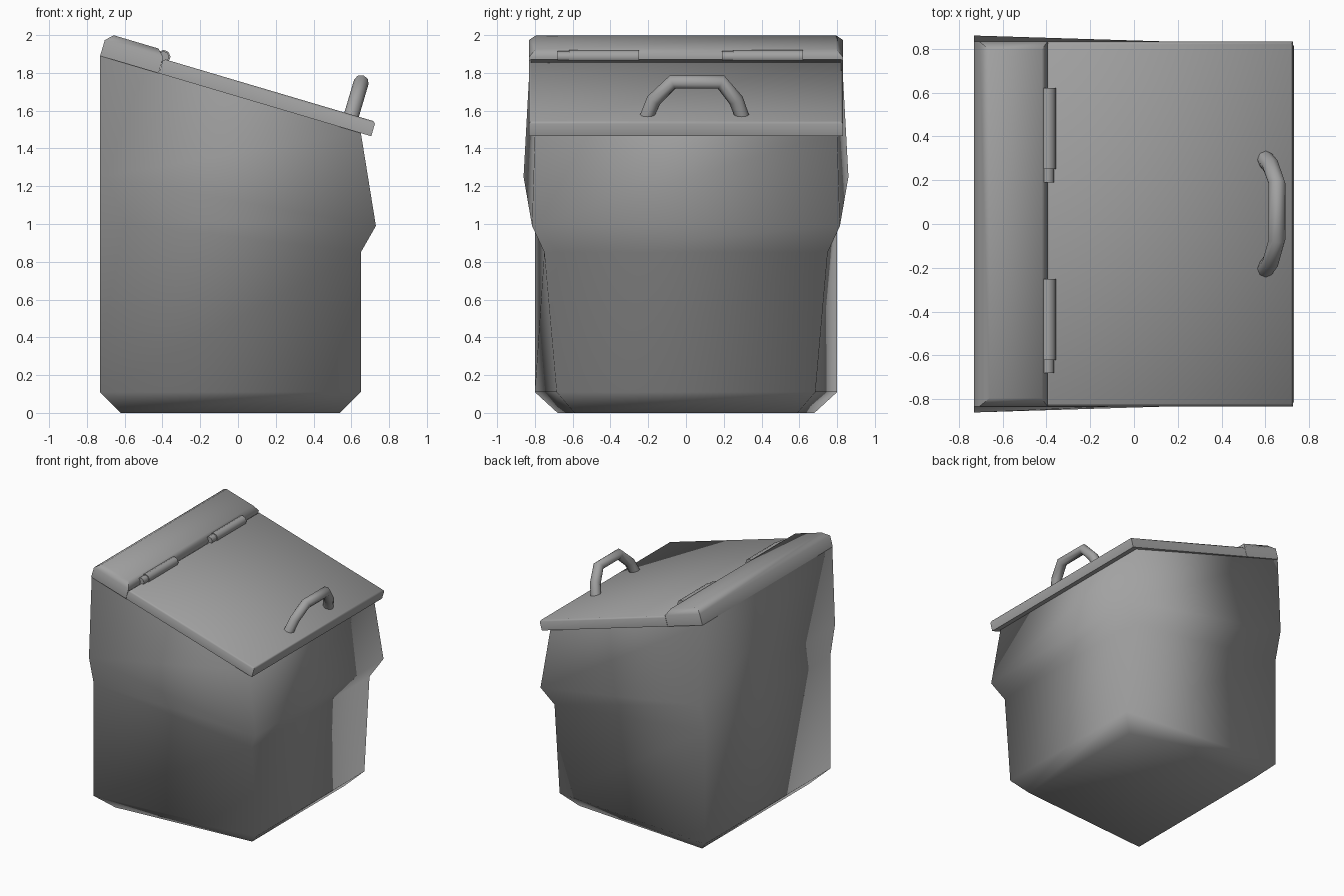
import bpy, bmesh, math
from mathutils import Matrix, Vector

cube = bpy.data.objects.get("Cube")
if cube:
    bpy.data.objects.remove(cube, do_unlink=True)

grey = bpy.data.materials.new("plain grey")
grey.use_nodes = True
GREY = (0.36, 0.36, 0.36, 1)
grey.diffuse_color = GREY
grey.node_tree.nodes["Principled BSDF"].inputs["Base Color"].default_value = GREY

# Tilted frame of the lid: local x runs down the slope, local z leaves the lid
SLOPE = math.radians(16.5)
TILT = Matrix.Translation((-0.73, 0, 1.89)) @ Matrix.Rotation(SLOPE, 4, 'Y')


def add_object(name, bm, matrix=Matrix()):
    bmesh.ops.recalc_face_normals(bm, faces=bm.faces)
    mesh = bpy.data.meshes.new(name)
    bm.to_mesh(mesh)
    bm.free()
    obj = bpy.data.objects.new(name, mesh)
    obj.matrix_world = matrix
    bpy.context.collection.objects.link(obj)
    mesh.materials.append(grey)
    return obj


def smooth(obj, degrees):
    bpy.ops.object.select_all(action='DESELECT')
    obj.select_set(True)
    bpy.context.view_layer.objects.active = obj
    bpy.ops.object.shade_smooth_by_angle(angle=math.radians(degrees))


def slab(name, u0, u1, height, half_width, bevel):
    """Box on the tilted plane with chamfered top edges."""
    bm = bmesh.new()
    bmesh.ops.create_cube(bm, size=1)
    for v in bm.verts:
        v.co = (u0 + (v.co.x + 0.5) * (u1 - u0), v.co.y * 2 * half_width,
                (v.co.z + 0.5) * height)
    rim = [e for e in bm.edges if all(v.co.z > height / 2 for v in e.verts)]
    bmesh.ops.bevel(bm, geom=rim, offset=bevel, segments=1, affect='EDGES')
    obj = add_object(name, bm, TILT)
    smooth(obj, 50)
    return obj


# Body: tapered rings, each (back x, back half width, back z,
#                            front x, front half width, front z)
rings = [
    (-0.62, 0.68, 0.00, 0.54, 0.59, 0.00),
    (-0.73, 0.80, 0.11, 0.65, 0.685, 0.11),
    (-0.73, 0.80, 1.02, 0.65, 0.75, 0.85),
    (-0.73, 0.86, 1.25, 0.73, 0.815, 0.99),
    (-0.73, 0.825, 1.89, 0.65, 0.80, 1.485),
]
bm = bmesh.new()
loops = []
for bx, by, bz, fx, fy, fz in rings:
    corners = [(bx, -by, bz), (fx, -fy, fz), (fx, fy, fz), (bx, by, bz)]
    loops.append([bm.verts.new(c) for c in corners])
bm.faces.new(loops[0])
for low, high in zip(loops, loops[1:]):
    for i in range(4):
        j = (i + 1) % 4
        bm.faces.new((low[i], low[j], high[j], high[i]))
body = add_object("bin_body", bm)
smooth(body, 180)

# Fixed rear strip and hinged lid
slab("rear_strip", 0, 0.323, 0.125, 0.832, 0.038)
slab("lid", 0.325, 1.497, 0.08, 0.832, 0.012)


# Hinges: a barrel with a thinner pin end
def rod(name, radius, y0, y1):
    bm = bmesh.new()
    bmesh.ops.create_cone(bm, cap_ends=True, segments=8, radius1=radius,
                          radius2=radius, depth=y1 - y0)
    place = Matrix.Translation((-0.394, (y0 + y1) / 2, 1.885))
    turn = Matrix.Rotation(math.pi / 2, 4, 'X')
    smooth(add_object(name, bm, place @ turn), 50)


for side, y in (("left", 0.25), ("right", -0.62)):
    rod(side + "_hinge_barrel", 0.037, y, y + 0.37)
    rod(side + "_hinge_pin", 0.03, y - 0.06, y + 0.01)

# Handle: angular tube standing on the lid, swept along a path of (y, height)
path = [(-0.205, 0), (-0.17, 0.085), (-0.07, 0.185),
        (0.185, 0.185), (0.265, 0.085), (0.295, 0)]
bm = bmesh.new()
points = [Vector((1.365, y, 0.075 + h)) for y, h in path]
tube = []
for i, p in enumerate(points):
    before = (p - points[max(i - 1, 0)]).normalized()
    after = (points[min(i + 1, len(points) - 1)] - p).normalized()
    along = (before + after).normalized()
    if i in (0, len(points) - 1):
        along = Vector((0, 0, 1 if i == 0 else -1))
    across = along.cross(Vector((1, 0, 0)))
    ring = []
    for k in range(8):
        a = math.tau * k / 8
        offset = Vector((math.cos(a), 0, 0)) + across * math.sin(a)
        ring.append(bm.verts.new(p + offset * 0.04))
    tube.append(ring)
for a, b in zip(tube, tube[1:]):
    for k in range(8):
        n = (k + 1) % 8
        bm.faces.new((a[k], a[n], b[n], b[k]))
bm.faces.new(tube[0])
bm.faces.new(tube[-1])
smooth(add_object("lid_handle", bm, TILT), 60)
